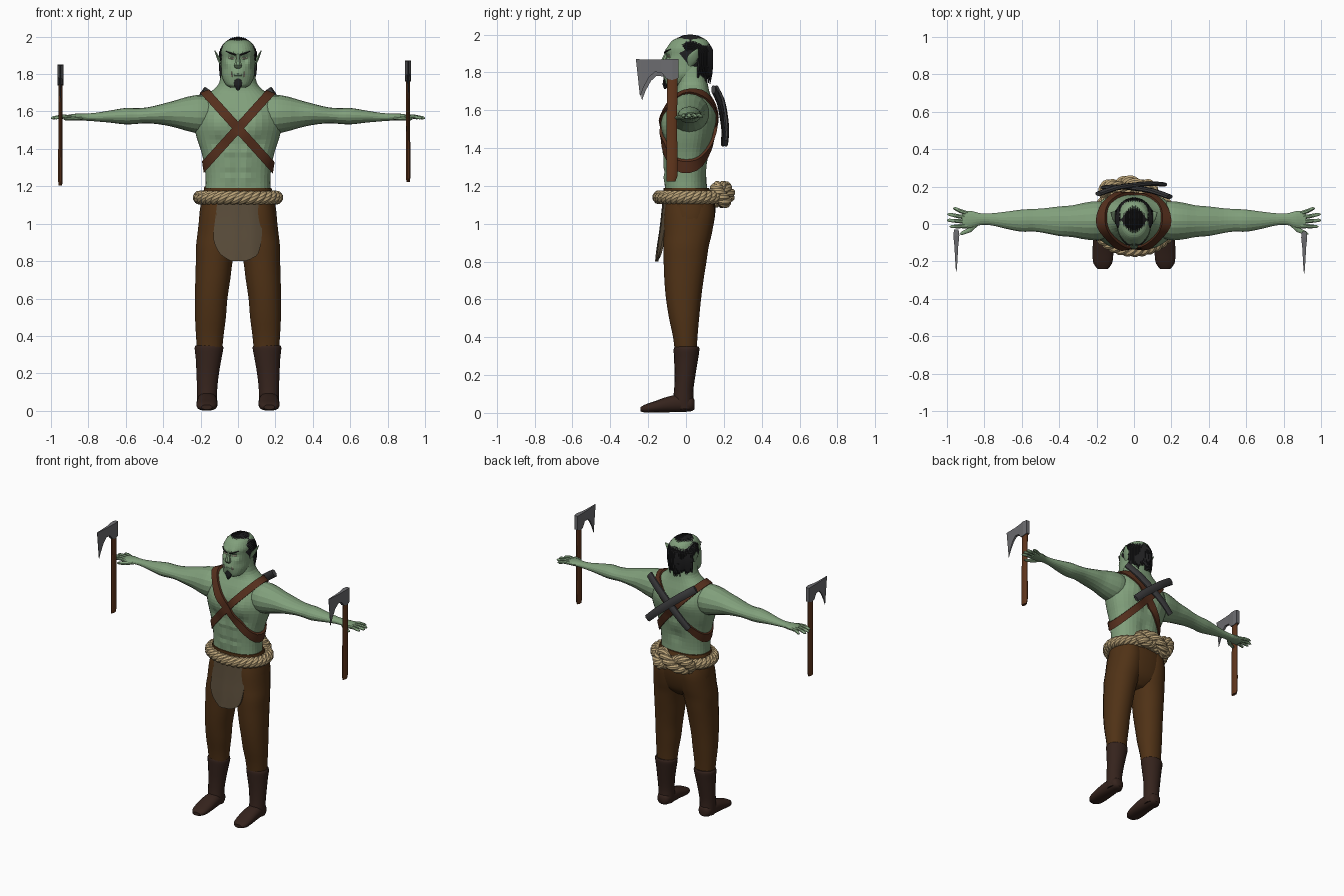
import bpy, bmesh, random
from math import sin, cos, pi, radians, exp
from mathutils import Vector
from mathutils.bvhtree import BVHTree

random.seed(4)
V = Vector
COL = dict(skin=(.22, .35, .20), trousers=(.08, .032, .008), boot=(.036, .017, .012),
           strap=(.09, .028, .012), rope=(.50, .37, .19), cloth=(.10, .072, .042),
           metal=(.15, .15, .16), hair=(.013, .013, .014), sheath=(.045, .045, .048),
           handle=(.12, .037, .012), tusk=(.65, .6, .45))
MATS = {}
for key, c in COL.items():
    MATS[key] = bpy.data.materials.new(key)
    MATS[key].diffuse_color = (*c, 1)


def build(name, parts, mat, mirror=False, smooth=True):
    """parts: list of (rings, closed); each is skinned, ends capped."""
    vs, fs = [], []
    for rings, closed in parts:
        for s in ((1, -1) if mirror else (1,)):
            b, n, m = len(vs), len(rings[0]), len(rings)
            vs += [(p[0] * s, p[1], p[2]) for r in rings for p in r]
            for i in range(m if closed else m - 1):
                for j in range(n):
                    k, i2 = (j + 1) % n, (i + 1) % m
                    fs.append((b + i * n + j, b + i * n + k, b + i2 * n + k, b + i2 * n + j))
            if not closed:
                fs.append(tuple(range(b, b + n)))
                fs.append(tuple(range(b + (m - 1) * n, b + m * n)))
    me = bpy.data.meshes.new(name)
    me.from_pydata(vs, [], fs)
    bm = bmesh.new()
    bm.from_mesh(me)
    bmesh.ops.recalc_face_normals(bm, faces=bm.faces)
    bm.to_mesh(me)
    bm.free()
    if smooth:
        me.shade_smooth()
        me.set_sharp_from_angle(angle=radians(40))
    me.materials.append(MATS[mat])
    ob = bpy.data.objects.new(name, me)
    bpy.context.collection.objects.link(ob)
    return ob


def resample(secs, k):
    """Catmull-Rom through tuples, k steps per span."""
    out = []
    for i in range(len(secs) - 1):
        a, b, c, d = secs[max(i - 1, 0)], secs[i], secs[i + 1], secs[min(i + 2, len(secs) - 1)]
        for q in range(k):
            t = q / k
            out.append(tuple(.5 * (2 * y + (z - x) * t + (2 * x - 5 * y + 4 * z - w) * t * t
                                   + (3 * y - x - 3 * z + w) * t ** 3)
                             for x, y, z, w in zip(a, b, c, d)))
    return out + [secs[-1]]


def loft(axis, secs, n=20, k=3, p=2.0):
    """Sections (t, c1, c2, r1, r2): superellipse rings along an axis."""
    rings = []
    for t, c1, c2, r1, r2 in resample(secs, k):
        ring = []
        for j in range(n):
            a = 2 * pi * (j + .5) / n
            f = (abs(cos(a)) ** p + abs(sin(a)) ** p) ** (-1 / p)
            u, v = c1 + r1 * cos(a) * f, c2 + r2 * sin(a) * f
            ring.append({'x': (t, u, v), 'y': (u, t, v), 'z': (u, v, t)}[axis])
        rings.append(ring)
    return rings, False


def tube(pts, n=6, ref=(0, 0, 1), k=1, closed=False, p=2.0):
    """Sweep along (x, y, z, a, b); b is the half-size towards ref."""
    pts = resample(pts, k) if k > 1 else pts
    m, rings = len(pts), []
    for i, q in enumerate(pts):
        lo, hi = (i - 1, (i + 1) % m) if closed else (max(i - 1, 0), min(i + 1, m - 1))
        T = (V(pts[hi][:3]) - V(pts[lo][:3])).normalized()
        S = T.cross(V(ref)).normalized()
        U = S.cross(T)
        ring = []
        for j in range(n):
            a = 2 * pi * (j + .5) / n
            f = (abs(cos(a)) ** p + abs(sin(a)) ** p) ** (-1 / p)
            ring.append(V(q[:3]) + S * q[3] * cos(a) * f + U * q[4] * sin(a) * f)
        rings.append(ring)
    return rings, closed


def sculpt(ob, bumps):
    """Push vertices with soft round bumps (x, y, z, radius, dy), on both sides."""
    for v in ob.data.vertices:
        c = V((abs(v.co.x), v.co.y, v.co.z))
        v.co.y += sum(d * exp(-((c - V((x, y, z))).length / r) ** 2) for x, y, z, r, d in bumps)


# torso and neck
torso = build("torso", [loft('z', [
    (1.16, 0, 0, .176, .115), (1.22, 0, 0, .173, .11), (1.30, 0, .002, .178, .113),
    (1.38, 0, .005, .195, .12), (1.45, 0, .012, .218, .128), (1.52, 0, .017, .235, .132),
    (1.58, 0, .022, .232, .13), (1.64, 0, .027, .212, .115), (1.68, 0, .032, .18, .098),
    (1.71, 0, .035, .14, .086), (1.75, 0, .033, .102, .08), (1.83, 0, .025, .085, .075)],
    n=40, k=3, p=2.4)], 'skin', smooth=False)
sculpt(torso, [(.1, -.11, 1.53, .075, -.024), (0, -.12, 1.52, .03, .012), (.1, -.11, 1.43, .035, .012),
               (0, .14, 1.45, .04, -.018), (0, .12, 1.3, .05, -.015), (.11, .14, 1.55, .07, .015)]
       + [(.045, -.11, z, .028, -.011) for z in (1.24, 1.31, 1.38)])

# arms, palms and fingers
arms = build("arms", [loft('x', [
    (.10, .022, 1.585, .08, .08), (.19, .018, 1.585, .105, .103), (.26, .016, 1.587, .10, .094),
    (.33, .015, 1.587, .086, .074), (.40, .015, 1.585, .08, .057), (.48, .018, 1.58, .067, .043),
    (.54, .02, 1.576, .061, .042), (.60, .018, 1.575, .06, .044), (.68, .02, 1.573, .047, .033),
    (.76, .025, 1.57, .033, .023), (.82, .026, 1.57, .032, .019), (.87, .024, 1.57, .046, .018),
    (.92, .022, 1.568, .046, .012)], n=18)], 'skin', mirror=True, smooth=False)
fingers = [tube([(.89, y0, 1.57, .012, .012), ((.89 + x1) / 2, (y0 + y1) / 2, 1.573, .012, .011),
                 (x1 - .01, y1, 1.566, .009, .009), (x1, y1, 1.564, .003, .003)], n=8)
           for y0, x1, y1 in ((.056, .968, .083), (.033, .998, .052), (.012, 1.0, .02), (-.01, .985, -.014))]
fingers.append(tube([(.84, .005, 1.566, .016, .013), (.88, -.033, 1.562, .014, .012),
                     (.92, -.05, 1.56, .01, .009), (.932, -.054, 1.56, .003, .003)], n=8))
build("fingers", fingers, 'skin', mirror=True)

# head
head = build("head", [loft('z', [
    (1.728, 0, -.055, .04, .04), (1.745, 0, -.045, .066, .064), (1.79, 0, -.015, .087, .096),
    (1.84, 0, .002, .088, .11), (1.89, 0, .01, .088, .115), (1.93, 0, .015, .09, .115),
    (1.97, 0, .02, .07, .09), (1.985, 0, .02, .04, .05)], n=36, k=4, p=2.3)], 'skin', smooth=False)
sculpt(head, [(.036, -.1, 1.883, .02, .016), (.03, -.1, 1.91, .02, -.012), (.06, -.08, 1.855, .02, -.007),
              (0, -.1, 1.80, .035, -.012)])
build("nose", [tube([(0, -.098, 1.905, .012, .01), (0, -.112, 1.875, .013, .014),
                     (0, -.117, 1.85, .022, .018), (0, -.108, 1.835, .018, .008)], n=8, ref=(0, 1, 0), k=2)], 'skin')
build("lips", [tube([(-.042, -.094, 1.79, .004, .006), (0, -.118, 1.797, .009, .008),
                     (.042, -.094, 1.79, .004, .006)], k=3)], 'skin')
build("ears", [tube([(.08, .02, 1.835, .008, .012), (.092, .03, 1.86, .01, .026),
                     (.106, .042, 1.888, .008, .026), (.124, .062, 1.925, .002, .003)],
                    n=10, ref=(0, 1, 0), k=3)], 'skin', mirror=True)
build("eyes", [tube([(.022, -.097, 1.883, .003, .003), (.035, -.094, 1.885, .006, .005),
                     (.05, -.084, 1.886, .003, .003)], k=2)], 'tusk', mirror=True)
build("tusks", [tube([(.032, -.106, 1.787, .006, .006), (.034, -.115, 1.80, .005, .005),
                      (.035, -.115, 1.815, .001, .001)], ref=(0, 1, 0))], 'tusk', mirror=True)
build("eyebrows", [tube([(.01, -.112, 1.902, .004, .004), (.035, -.108, 1.91, .005, .005),
                         (.066, -.082, 1.922, .003, .002)], k=2)], 'hair', mirror=True)
build("goatee", [tube([(0, -.112, 1.778, .012, .008), (0, -.108, 1.755, .025, .014),
                       (0, -.108, 1.735, .02, .017), (0, -.112, 1.712, .005, .005)],
                      n=8, ref=(0, 1, 0), k=2)], 'hair')

# hair: scalp cap cut along the hairline, then combed-back strands
cap = build("hair_cap", [loft('z', [(1.885 + .112 * sin(radians(a)), 0, .022, .097 * cos(radians(a)),
                                    .119 * cos(radians(a))) for a in range(-84, 85, 12)], n=36, k=2)], 'hair')
bm = bmesh.new()
bm.from_mesh(cap.data)
bmesh.ops.bisect_plane(bm, geom=bm.verts[:] + bm.edges[:] + bm.faces[:], plane_co=(0, -.02, 1.882),
                       plane_no=(0, 1.25, 1), clear_inner=True)
bm.to_mesh(cap.data)
bm.free()
strands = []
for i in range(27):
    l = radians(-72 + 144 * i / 26)
    r, pts = cos(l), []
    for phi in range(55, 181, 18):
        f = radians(phi)
        pts.append((.1 * sin(l), .022 - .118 * cos(f) * r, 1.885 + .108 * sin(f) * r, .008, .006))
    x, y, z = pts[-1][:3]
    y, end = max(y, .068), random.uniform(1.735, 1.78)
    pts += [(x, y, 1.84, .009, .008), (x * .95, y - .004, (1.84 + end) / 2, .008, .008),
            (x * .92, y - .008, end, .002, .002)]
    strands.append(tube(pts, n=5, ref=(1, 0, 0)))
build("hair_strands", strands, 'hair')

# trousers
build("trouser_hips", [loft('z', [
    (.86, 0, .005, .06, .06), (.90, 0, .008, .16, .10), (.95, 0, .013, .20, .12),
    (1.03, 0, .02, .208, .132), (1.10, 0, .02, .2, .134), (1.16, 0, .008, .187, .126),
    (1.19, 0, .002, .18, .12)], n=32, p=2.4)], 'trousers')
build("trouser_legs", [loft('z', [
    (.30, .152, .0, .066, .056), (.40, .151, -.004, .074, .065), (.50, .147, -.01, .083, .08),
    (.60, .143, -.013, .087, .093), (.70, .135, -.011, .094, .104), (.80, .127, -.005, .099, .114),
    (.88, .117, .0, .108, .121), (.95, .106, .01, .111, .128), (1.05, .1, .019, .105, .134),
    (1.12, .095, .02, .095, .125)], n=20, p=2.2)], 'trousers', mirror=True)

# boots
build("boot_shafts", [loft('z', [
    (.02, .165, -.01, .05, .05), (.06, .165, -.015, .054, .055), (.12, .165, -.012, .055, .051),
    (.20, .162, -.005, .061, .055), (.28, .157, .0, .07, .063), (.335, .155, .003, .078, .068),
    (.35, .155, .003, .072, .063)], n=18)], 'boot', mirror=True)
build("boot_feet", [loft('y', [
    (.045, .165, .045, .025, .025), (.025, .165, .048, .045, .04), (-.04, .165, .05, .052, .046),
    (-.10, .165, .044, .055, .041), (-.16, .166, .033, .056, .031), (-.21, .167, .024, .05, .023),
    (-.24, .167, .019, .028, .012)], n=16, p=2.6)], 'boot', mirror=True)

# loincloth
rows = []
for z, xl, xr, y in resample([(1.12, -.11, .12, -.122), (1.0, -.125, .13, -.135), (.92, -.132, .126, -.147),
                              (.86, -.11, .115, -.155), (.825, -.08, .095, -.159), (.80, -.035, .04, -.162)], 2):
    xs = [xl + (xr - xl) * i / 8 for i in range(9)]
    front = [(x, y + 1.3 * x * x + .003 * sin(60 * x), z) for x in xs]
    rows.append(front + [(x, fy + .012, fz) for x, fy, fz in reversed(front)])
build("loincloth", [(rows, False)], 'cloth')


# rope belt and its knot: three twisted strands each
def rope(name, path, steps, turns):
    pts = [V(path(2 * pi * i / steps)) for i in range(steps)]
    parts = []
    for s in range(3):
        strand = []
        for i, q in enumerate(pts):
            T = (pts[(i + 1) % steps] - pts[i - 1]).normalized()
            N = T.cross(V((0, .3, 1))).normalized()
            a = 2 * pi * (s / 3 + turns * i / steps)
            strand.append((*(q + (N * cos(a) + N.cross(T) * sin(a)) * .018), .02, .02))
        parts.append(tube(strand, n=8, closed=True))
    build(name, parts, 'rope')


rope("rope_belt", lambda t: (.204 * cos(t), .015 + .155 * sin(t), 1.14), 200, 11)
rope("rope_knot", lambda t: (-.03 + .125 * sin(t), .205 + .02 * cos(3 * t) - 1.5 * sin(t) ** 2 * .02,
                             1.155 + .036 * sin(2 * t)), 130, 6)

# crossed chest straps, wrapped onto the body by ray casts
allv, allf = [], []
for ob in (torso, arms):
    b = len(allv)
    allv += [v.co.copy() for v in ob.data.vertices]
    allf += [[b + i for i in f.vertices] for f in ob.data.polygons]
body = BVHTree.FromPolygons(allv, allf)
for s, side in ((1, "left"), (-1, "right")):
    U, Y = V((s * .67, 0, .742)), V((0, 1, 0))
    W, rings = U.cross(Y) * .024, []
    for i in range(48):
        t = 2 * pi * i / 48
        D = U * cos(t) + Y * sin(t)
        outer = []
        for w in (-W, W):
            C = V((0, .02, 1.51)) + w
            hit = body.ray_cast(C + D * .6, -D)[0] or C + D * .2
            outer.append(hit)
        lift = .012 if s > 0 else .017
        a, b = outer
        rings.append([a - D * .006, a + D * lift, b + D * lift, b - D * .006])
    build("chest_strap_" + side, [(rings, True)], 'strap')
    # stiff sheath band across the back
    dy = .0 if s > 0 else .016
    build("back_sheath_" + side, [tube([
        (s * .19, .145 + dy, 1.71, .026, .012), (s * .10, .176 + dy, 1.645, .027, .013),
        (0, .192 + dy, 1.565, .027, .013), (-s * .09, .2 + dy, 1.49, .026, .012),
        (-s * .16, .195 + dy, 1.425, .024, .011)], n=8, ref=(0, 1, 0), k=2, p=5)], 'sheath')

# axes
for side, x, dy, dz in (("left", .91, 0, 0), ("right", -.95, .01, -.02)):
    build("axe_handle_" + side, [loft('z', [
        (1.23 + dz, x, -.083 + dy, .008, .018), (1.25 + dz, x, -.075 + dy, .012, .03),
        (1.5 + dz, x, -.075 + dy, .011, .029), (1.80 + dz, x, -.072 + dy, .011, .028)], n=12, k=2)], 'handle')
    rings = []
    for yt, zt, yb, zb, h in ((-.04, 1.87, -.04, 1.77, .012), (-.072, 1.872, -.072, 1.76, .016),
                              (-.103, 1.87, -.103, 1.765, .013), (-.13, 1.868, -.128, 1.798, .010),
                              (-.17, 1.867, -.165, 1.802, .008), (-.205, 1.868, -.195, 1.775, .006),
                              (-.24, 1.869, -.225, 1.72, .004), (-.265, 1.871, -.243, 1.67, .001)):
        rings.append([(x + q * h, yy + dy, zz + dz) for q, yy, zz in
                      ((-1, yt, zt), (1, yt, zt), (1, yb, zb), (-1, yb, zb))])
    build("axe_head_" + side, [(rings, False)], 'metal', smooth=False)
